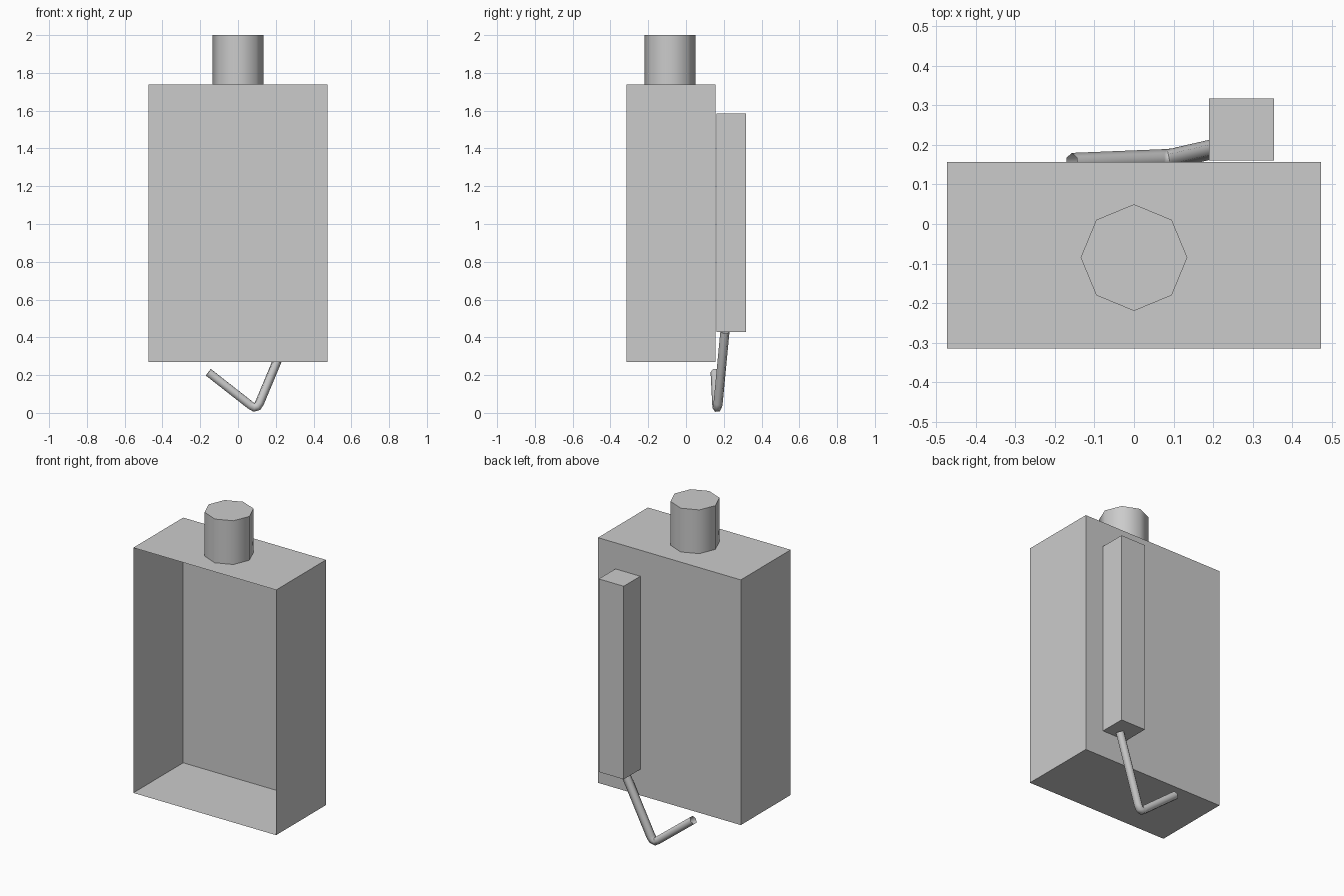
import bpy, bmesh, math
from mathutils import Matrix

if "Cube" in bpy.data.objects:
    bpy.data.objects.remove(bpy.data.objects["Cube"])

grey = bpy.data.materials.new("plain grey")
grey.diffuse_color = (0.6, 0.6, 0.6, 1)
grey.use_nodes = True
grey.node_tree.nodes["Principled BSDF"].inputs["Base Color"].default_value = grey.diffuse_color


def make_object(name, bm):
    mesh = bpy.data.meshes.new(name)
    bm.to_mesh(mesh)
    bm.free()
    obj = bpy.data.objects.new(name, mesh)
    bpy.context.collection.objects.link(obj)
    mesh.materials.append(grey)
    return obj


def box(name, lo, hi, open_front=False):
    bm = bmesh.new()
    size = [b - a for a, b in zip(lo, hi)]
    mid = [(a + b) / 2 for a, b in zip(lo, hi)]
    bmesh.ops.create_cube(bm, size=1, matrix=Matrix.Translation(mid) @ Matrix.Diagonal((*size, 1)))
    if open_front:
        bm.normal_update()
        front = [f for f in bm.faces if f.normal.y < -0.9]
        bmesh.ops.delete(bm, geom=front, context='FACES')
    return make_object(name, bm)


# Main case, open at the front, and the narrow block on its back
box("case", (-0.473, -0.315, 0.27), (0.473, 0.157, 1.738), open_front=True)
box("back_block", (0.19, 0.161, 0.428), (0.355, 0.318, 1.584))

# Eight-sided neck on top, smooth around the side
bm = bmesh.new()
bmesh.ops.create_cone(bm, cap_ends=True, segments=8, radius1=0.135, radius2=0.135, depth=0.262,
                      matrix=Matrix.Translation((0, -0.085, 1.869)))
neck = make_object("neck", bm)
for f in neck.data.polygons:
    f.use_smooth = abs(f.normal.z) < 0.5
neck.data.set_sharp_from_angle(angle=math.radians(60))

# Bent tube hanging below the block, open at its ends
path = [(0.272, 0.206, 0.43), (0.114, 0.170, 0.052), (0.102, 0.167, 0.033), (0.085, 0.165, 0.028),
        (0.064, 0.164, 0.042), (-0.157, 0.155, 0.215)]
curve = bpy.data.curves.new("bent_tube", 'CURVE')
curve.dimensions = '3D'
curve.bevel_depth = 0.025
curve.bevel_resolution = 1
spline = curve.splines.new('POLY')
spline.points.add(len(path) - 1)
for p, co in zip(spline.points, path):
    p.co = (*co, 1)
spline.use_smooth = True
curve.materials.append(grey)
tube = bpy.data.objects.new("bent_tube", curve)
bpy.context.collection.objects.link(tube)
